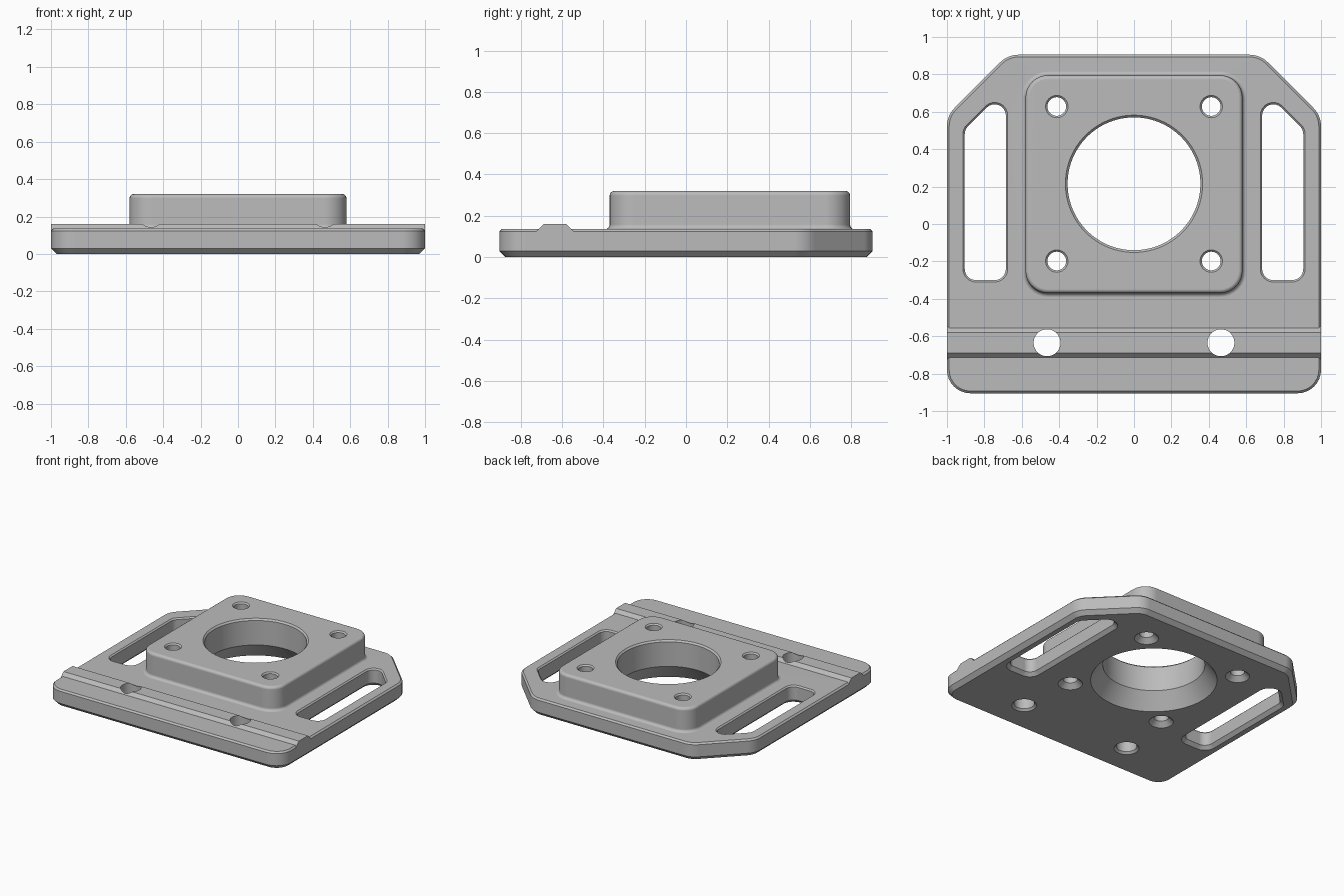
import bpy, bmesh, math
from mathutils import Vector

cube = bpy.data.objects.get("Cube")
if cube:
    bpy.data.objects.remove(cube, do_unlink=True)

grey = bpy.data.materials.new("satin_grey")
grey.use_nodes = True
colour = (0.5, 0.5, 0.5, 1)
grey.diffuse_color = colour
grey.node_tree.nodes["Principled BSDF"].inputs["Base Color"].default_value = colour


def rounded(corners, steps=8):
    """Counter-clockwise corners (x, y, radius) -> list of (point, outward normal)."""
    out = []
    for i, (x, y, r) in enumerate(corners):
        p = Vector((x, y))
        a = (p - Vector(corners[i - 1][:2])).normalized()
        b = (Vector(corners[(i + 1) % len(corners)][:2]) - p).normalized()
        turn = a.angle(b)
        na = Vector((a.y, -a.x))
        centre = p - a * r * math.tan(turn / 2) - na * r
        start = math.atan2(na.y, na.x)
        for k in range(steps + 1):
            t = start + turn * k / steps
            n = Vector((math.cos(t), math.sin(t)))
            out.append((centre + n * r, n))
    return out


def circle(x, y, r, count=32):
    normals = [Vector((math.cos(t), math.sin(t)))
               for t in (math.tau * k / count for k in range(count))]
    return [(Vector((x, y)) + n * r, n) for n in normals]


def finish(name, bm):
    bmesh.ops.recalc_face_normals(bm, faces=bm.faces)
    mesh = bpy.data.meshes.new(name)
    bm.to_mesh(mesh)
    bm.free()
    mesh.materials.append(grey)
    obj = bpy.data.objects.new(name, mesh)
    bpy.context.collection.objects.link(obj)
    return obj


def loft(name, outline, rings):
    """Stack the outline at each (outward offset, height)."""
    bm = bmesh.new()
    layers = [[bm.verts.new((*(p + n * off), z)) for p, n in outline] for off, z in rings]
    count = len(outline)
    for low, high in zip(layers, layers[1:]):
        for i in range(count):
            j = (i + 1) % count
            bm.faces.new((low[i], low[j], high[j], high[i]))
    bm.faces.new(layers[0][::-1])
    bm.faces.new(layers[-1])
    return finish(name, bm)


def combine(body, other, operation):
    mod = body.modifiers.new("combine", "BOOLEAN")
    mod.operation, mod.solver, mod.object = operation, "EXACT", other
    with bpy.context.temp_override(object=body, active_object=body):
        bpy.ops.object.modifier_apply(modifier=mod.name)
    bpy.data.objects.remove(other, do_unlink=True)


def cut(body, outline, top, bottom_flare, bottom_depth, top_flare):
    """Through opening with a chamfer at both ends."""
    e = 0.01
    rings = [(bottom_flare * (1 + e / bottom_depth), -e), (0, bottom_depth)]
    if top_flare:
        rings += [(0, top - top_flare), (top_flare + e, top + e)]
    else:
        rings.append((0, top + e))
    combine(body, loft("opening_cutter", outline, rings), "DIFFERENCE")


# Base plate with clipped rear corners and chamfered edges
PLATE_TOP, BOSS_TOP, RIDGE_TOP = 0.135, 0.32, 0.16
plate_outline = rounded([(-1, -0.905, 0.125), (1, -0.905, 0.125), (1, 0.58, 0.14),
                         (0.675, 0.905, 0.14), (-0.675, 0.905, 0.14), (-1, 0.58, 0.14)])
plate = loft("mounting_plate", plate_outline,
             [(-0.03, 0), (0, 0.03), (0, PLATE_TOP - 0.012), (-0.012, PLATE_TOP)])

# Raised square boss with a filleted foot and rounded rim
f, arc = 0.022, [math.pi / 2 * k / 4 for k in range(5)]
foot = [(f * (1 - math.sin(t)), PLATE_TOP + f * (1 - math.cos(t))) for t in arc]
rim = [(f * (math.cos(t) - 1), BOSS_TOP - f + f * math.sin(t)) for t in arc]
boss_outline = rounded([(-0.58, -0.37, 0.12), (0.58, -0.37, 0.12),
                        (0.58, 0.795, 0.12), (-0.58, 0.795, 0.12)])
boss = loft("boss", boss_outline, [(f, 0.08)] + foot + rim)
combine(plate, boss, "UNION")

# Cross ridge, a trapezoid running the full width
bm = bmesh.new()
profile = [(-0.73, 0.08), (-0.73, 0.12), (-0.69, RIDGE_TOP),
           (-0.58, RIDGE_TOP), (-0.54, 0.12), (-0.54, 0.08)]
ends = [[bm.verts.new((x, y, z)) for y, z in profile] for x in (-1, 1)]
for i in range(len(profile)):
    j = (i + 1) % len(profile)
    bm.faces.new((ends[0][i], ends[0][j], ends[1][j], ends[1][i]))
for end in ends:
    bm.faces.new(end)
combine(plate, finish("cross_ridge", bm), "UNION")

# Large central bore with a conical entry underneath
CENTRE_Y = 0.215
cut(plate, circle(0, CENTRE_Y, 0.355, 96), BOSS_TOP, 0.085, 0.12, 0.012)

for side in (-1, 1):
    # Boss screw holes and ridge holes, countersunk underneath
    for y in (CENTRE_Y - 0.413, CENTRE_Y + 0.413):
        cut(plate, circle(side * 0.413, y, 0.05), BOSS_TOP, 0.035, 0.035, 0.01)
    cut(plate, circle(side * 0.465, -0.635, 0.072), RIDGE_TOP, 0.015, 0.015, 0)

    # Side slot following the clipped corner
    corners = [(0.685, -0.3, 0.06), (0.905, -0.3, 0.06),
               (0.905, 0.505, 0.06), (0.685, 0.725, 0.06)]
    if side < 0:
        corners = [(-x, y, r) for x, y, r in reversed(corners)]
    cut(plate, rounded(corners), PLATE_TOP, 0.025, 0.025, 0.01)

# Smooth curved walls, crisp chamfers
bpy.ops.object.select_all(action="DESELECT")
plate.select_set(True)
bpy.context.view_layer.objects.active = plate
bpy.ops.object.shade_smooth_by_angle(angle=math.radians(30))
weighted = plate.modifiers.new("even_shading", "WEIGHTED_NORMAL")
weighted.keep_sharp = True
